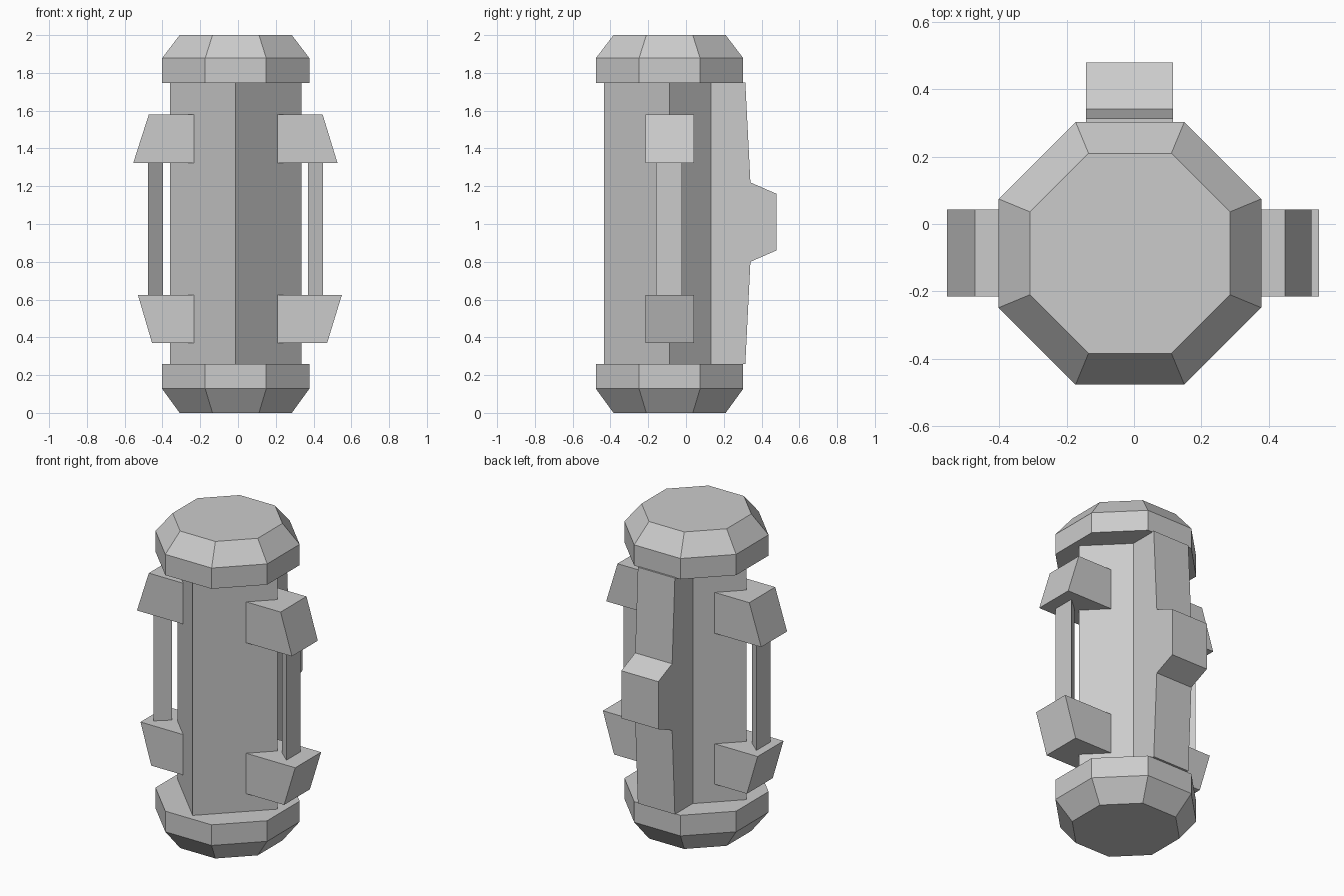
import bpy, bmesh, math
from mathutils import Vector

if "Cube" in bpy.data.objects:
    bpy.data.objects.remove(bpy.data.objects["Cube"], do_unlink=True)

CX, CY = -0.012, -0.087      # axis of the canister

grey = bpy.data.materials.new("plain grey")
grey.use_nodes = True
colour = (0.6, 0.6, 0.6, 1)
grey.diffuse_color = colour
grey.node_tree.nodes["Principled BSDF"].inputs["Base Color"].default_value = colour


def loft(name, rings):
    """Closed solid through rings that share a point count."""
    bm = bmesh.new()
    loops = [[bm.verts.new(p) for p in ring] for ring in rings]
    n = len(loops[0])
    for a, b in zip(loops, loops[1:]):
        for i in range(n):
            j = (i + 1) % n
            bm.faces.new((a[i], a[j], b[j], b[i]))
    bm.faces.new(loops[0])
    bm.faces.new(loops[-1])
    bmesh.ops.recalc_face_normals(bm, faces=bm.faces)
    mesh = bpy.data.meshes.new(name)
    bm.to_mesh(mesh)
    bm.free()
    mesh.materials.append(grey)
    obj = bpy.data.objects.new(name, mesh)
    bpy.context.collection.objects.link(obj)
    return obj


def ring(sides, radius, z, turn=0.0):
    angles = [turn + math.tau * i / sides for i in range(sides)]
    return [Vector((CX + radius * math.cos(a), CY + radius * math.sin(a), z)) for a in angles]


# Octagonal end caps, chamfered outwards
eighth = math.pi / 8
wide, narrow = (r / math.cos(eighth) for r in (0.39, 0.297))
for name, zs in (("bottom_cap", (0.0, 0.128, 0.258)), ("top_cap", (2.0, 1.878, 1.747))):
    loft(name, [ring(8, r, z, eighth) for r, z in zip((narrow, wide, wide), zs)])

# Square body standing corner-forward
loft("body", [ring(4, 0.348, z) for z in (0.24, 1.76)])

# Back spine with raised middle block, extruded across x
spine = [(0.0, 0.26), (0.314, 0.26), (0.341, 0.80), (0.479, 0.86),
         (0.479, 1.16), (0.341, 1.22), (0.314, 1.75), (0.0, 1.75)]
loft("back_spine", [[(x, y, z) for y, z in spine] for x in (-0.142, 0.116)])

# Side brackets: outer x at the top and bottom edge of each
Y0, Y1 = -0.215, 0.043
brackets = (("upper_left_bracket", 0.19, 0.448, 0.527, 1.58, 1.322),
            ("lower_left_bracket", 0.19, 0.55, 0.472, 0.625, 0.37),
            ("upper_right_bracket", -0.215, -0.472, -0.555, 1.58, 1.322),
            ("lower_right_bracket", -0.215, -0.53, -0.455, 0.625, 0.37))
for name, inner, top_x, low_x, top, low in brackets:
    profile = [(inner, low), (low_x, low), (top_x, top), (inner, top)]
    loft(name, [[(x, y, z) for x, z in profile] for y in (Y0, Y1)])

# Triangular handle bars, flat side outwards
for name, outer, apex in (("left_bar", 0.45, 0.37), ("right_bar", -0.477, -0.397)):
    section = [(outer, -0.16), (outer, -0.02), (apex, -0.09)]
    loft(name, [[(x, y, z) for x, y in section] for z in (0.61, 1.335)])
